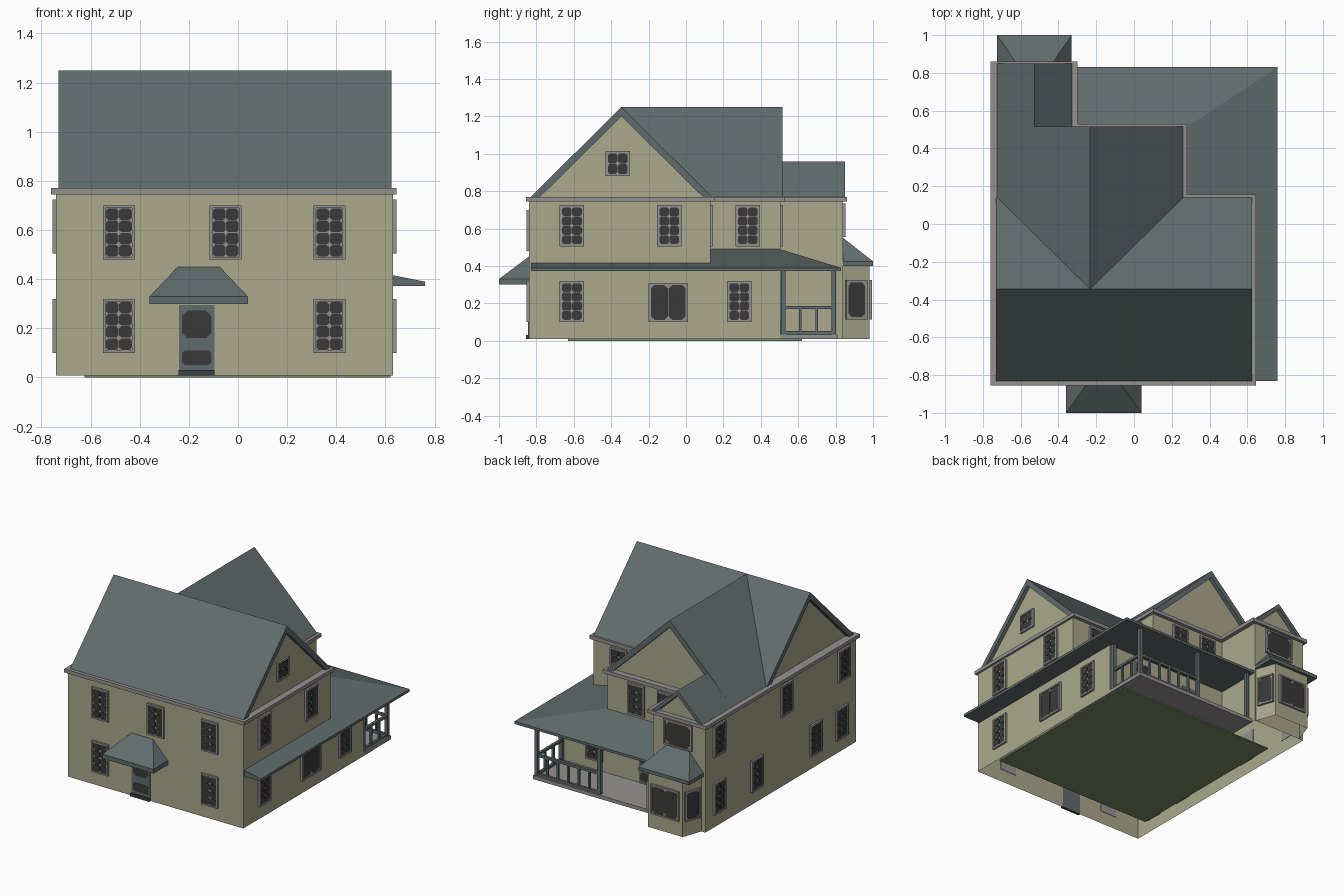
import bpy, bmesh, math
from mathutils import Matrix, Vector

if "Cube" in bpy.data.objects:
    bpy.data.objects.remove(bpy.data.objects["Cube"])


def material(name, rgb):
    m = bpy.data.materials.new(name)
    m.diffuse_color = (*rgb, 1)
    m.use_nodes = True
    m.node_tree.nodes["Principled BSDF"].inputs["Base Color"].default_value = m.diffuse_color
    return m


WALL = material("cream_siding", (.405, .393, .262))
ROOF = material("slate_roof", (.119, .150, .153))
TRIM = material("grey_trim", (.30, .285, .283))
GLASS = material("dark_glass", (.042, .042, .041))
GRASS = material("green_base", (.19, .26, .125))
STEP = material("dark_step", (.045, .05, .055))


def finish(name, bm, mats, matrix=Matrix()):
    bmesh.ops.recalc_face_normals(bm, faces=bm.faces)
    bm.transform(matrix)
    me = bpy.data.meshes.new(name)
    bm.to_mesh(me)
    bm.free()
    for m in mats:
        me.materials.append(m)
    bpy.context.collection.objects.link(bpy.data.objects.new(name, me))


def build(name, parts, matrix=Matrix()):
    """Object made of convex pieces; parts = [(points, material), ...]"""
    bm = bmesh.new()
    mats = []
    for pts, mat in parts:
        if mat not in mats:
            mats.append(mat)
        old = set(bm.faces)
        verts = [bm.verts.new(p) for p in pts]
        bmesh.ops.convex_hull(bm, input=verts)
        for f in bm.faces:
            if f not in old:
                f.material_index = mats.index(mat)
    bmesh.ops.delete(bm, geom=[v for v in bm.verts if not v.link_faces], context='VERTS')
    bmesh.ops.dissolve_limit(bm, angle_limit=.005, verts=bm.verts, edges=bm.edges,
                             delimit={'MATERIAL'})
    finish(name, bm, mats, matrix)


def walls(name, outline, z0, z1):
    """Open wall shell along a counter-clockwise plan outline"""
    bm = bmesh.new()
    lo = [bm.verts.new((x, y, z0)) for x, y in outline]
    hi = [bm.verts.new((x, y, z1)) for x, y in outline]
    for i in range(len(outline)):
        j = (i + 1) % len(outline)
        bm.faces.new((lo[i], lo[j], hi[j], hi[i]))
    finish(name, bm, [WALL])


def box(x0, x1, y0, y1, z0, z1):
    return [(x, y, z) for x in (x0, x1) for y in (y0, y1) for z in (z0, z1)]


def pane(x0, x1, z0, z1, y0, y1):
    """Plate with clipped corners"""
    c = .2 * min(x1 - x0, z1 - z0)
    ring = [(x0 + c, z0), (x1 - c, z0), (x1, z0 + c), (x1, z1 - c),
            (x1 - c, z1), (x0 + c, z1), (x0, z1 - c), (x0, z0 + c)]
    return [(x, y, z) for x, z in ring for y in (y0, y1)]


def place(x, y, deg):
    return Matrix.Translation((x, y, 0)) @ Matrix.Rotation(math.radians(deg), 4, 'Z')


def window(name, x, y, deg, z0, z1, w=.13, cols=2, rows=4):
    """Framed window; deg 0 faces front, 90 right, 180 back, -90 left"""
    h, b, g = w / 2, .011, .0013
    parts = [(box(-h + b, h - b, -.007, .003, z0 + b, z1 - b), TRIM),
             (box(-h, -h + b, -.014, .003, z0, z1), TRIM),
             (box(h - b, h, -.014, .003, z0, z1), TRIM),
             (box(-h + b, h - b, -.014, .003, z0, z0 + b), TRIM),
             (box(-h + b, h - b, -.014, .003, z1 - b, z1), TRIM)]
    cw, ch = (w - 2 * b) / cols, (z1 - z0 - 2 * b) / rows
    for i in range(cols):
        for j in range(rows):
            px, pz = -h + b + i * cw, z0 + b + j * ch
            parts.append((pane(px + g, px + cw - g, pz + g, pz + ch - g,
                               -.010, -.005), GLASS))
    build(name, parts, place(x, y, deg))


def door(name, x, y, deg):
    build(name, [(box(-.072, .072, -.004, .003, .01, .295), ROOF),
                 (pane(-.06, .06, .16, .272, -.006, -.003), GLASS),
                 (pane(-.06, .06, .05, .11, -.006, -.003), GLASS)], place(x, y, deg))


def gable_roof(name, half, zr, start, end, matrix, t=.05, valley=0):
    """Two sloped slabs, ridge along local y; valley mitres the start end"""
    parts = []
    for s in (-1, 1):
        prof = [(0, zr), (0, zr - t), (half, .77), (half - t, .77)]
        parts.append(([(s * d, start + valley * d, z) for d, z in prof] +
                      [(s * d, end, z) for d, z in prof], ROOF))
    build(name, parts, matrix)


def gable_wall(name, half, zr, start, end, matrix):
    build(name, [([(x, y, z) for y in (start, end)
                   for x, z in ((-half + .035, .765), (half - .035, .765), (0, zr - .035))],
                  WALL)], matrix)


def hood(name, x0, x1, y0, y1, z0, z1, z2, inset):
    """Hipped canopy: outer edge at y0, against the wall at y1"""
    pts = box(x0, x1, min(y0, y1), max(y0, y1), z0, z1)
    pts += [(x0 + inset, y1, z2), (x1 - inset, y1, z2)]
    build(name, [(pts, ROOF)])


# Base and walls
build("green_base", [(box(-.625, .62, -.63, .62, 0, .0085), GRASS)])
walls("ground_floor_walls", [(-.74, -.84), (.63, -.84), (.63, .505), (-.33, .505),
                             (-.33, .84), (-.74, .84)], .009, .4)
walls("upper_floor_walls", [(-.74, -.84), (.63, -.84), (.63, .13), (.26, .13),
                            (.26, .505), (-.33, .505), (-.33, .84), (-.74, .84)], .4, .75)
build("eaves_trim", [(box(-.76, .645, -.855, .155, .745, .77), TRIM),
                     (box(-.76, .28, .155, .53, .745, .77), TRIM),
                     (box(-.76, -.30, .53, .86, .745, .77), TRIM)])

# Roofs with recessed gable walls
main = place(0, -.345, -90)      # local y runs along +x
gable_roof("main_roof", .485, 1.25, -.73, .625, main)
gable_wall("main_gable_walls", .485, 1.25, -.70, .60, main)
back = place(-.232, 0, 0)
gable_roof("back_roof", .492, 1.249, -.344, .515, back, valley=.975)
gable_wall("back_gable_wall", .492, 1.25, .3, .487, back)
wing = place(-.527, 0, 0)
gable_roof("wing_roof", .198, .958, .512, .85, wing, t=.035)
gable_wall("wing_gable_wall", .198, .955, .5, .825, wing)

# Porch roof: side strip and back strip meeting at a hip
E0, E1, TOP = .372, .39, .49


def strip(outer, inner):
    return [(x, y, z) for x, y in outer for z in (E0, E1)] + \
           [(x, y, z) for x, y in inner for z in (E0, TOP)]


build("porch_roof", [(strip([(.76, -.83), (.76, .83)], [(.26, -.83), (.26, .50)]), ROOF),
                     (strip([(.76, .83), (-.33, .83)], [(.26, .50), (-.33, .50)]), ROOF)])

# Porch floor, posts and railings
build("porch_floor", [(box(-.33, .63, .505, .81, .01, .035), TRIM)])
P = .012
for i, (x, y) in enumerate([(.61, .52), (.61, .79), (.12, .79), (-.30, .79)]):
    build(f"porch_post_{i + 1}", [(box(x - P, x + P, y - P, y + P, .03, .38), ROOF)])


def railing(name, a, b, n):
    a, b = Vector(a), Vector(b)
    length = (b - a).length
    parts = [(box(0, length, -.009, .009, z, z + .017), ROOF) for z in (.035, .17)]
    for i in range(1, n + 1):
        c = length * i / (n + 1)
        parts.append((box(c - .007, c + .007, -.007, .007, .045, .175), ROOF))
    build(name, parts, place(a.x, a.y, math.degrees(math.atan2(b.y - a.y, b.x - a.x))))


railing("side_railing", (.61, .52), (.61, .79), 2)
railing("back_railing", (.12, .79), (.61, .79), 5)

# Doors, step and front canopy
door("front_door", -.168, -.84, 0)
build("front_step", [(box(-.243, -.095, -.856, -.84, .009, .03), STEP)])
hood("front_canopy", -.36, .04, -1, -.84, .30, .33, .45, .115)
door("porch_door", -.06, .505, 180)

# Bay with angled sides at the back
walls("bay_walls", [(-.34, .84), (-.39, .98), (-.66, .98), (-.71, .84)], .01, .41)
hood("bay_roof", -.725, -.33, 1, .84, .40, .425, .55, .11)
window("bay_back_window", -.525, .98, 180, .115, .325, .22, 2, 1)
for s, n in ((-1, "left"), (1, "right")):
    window(f"bay_{n}_window", -.525 + s * .16, .91, s * 109.6, .115, .325, .12, 1, 1)
window("wing_back_window", -.53, .84, 180, .555, .735, .22, 1, 1)

# Front windows
for i, x in enumerate((-.485, .372)):
    window(f"front_lower_window_{i + 1}", x, -.84, 0, .10, .32)
for i, x in enumerate((-.485, -.05, .372)):
    window(f"front_upper_window_{i + 1}", x, -.84, 0, .48, .70)
# Right windows
for i, y in enumerate((-.61, .285)):
    window(f"right_lower_window_{i + 1}", .63, y, 90, .10, .32)
window("right_double_window", .63, -.095, 90, .10, .31, .21, 2, 1)
for i, (x, y) in enumerate(((.63, -.61), (.63, -.09), (.26, .33))):
    window(f"right_upper_window_{i + 1}", x, y, 90, .505, .725)
window("gable_window", .60, -.365, 90, .88, 1.015, .13, 2, 2)
# Left windows
for i, y in enumerate((.69, .27, -.385, -.675)):
    window(f"left_lower_window_{i + 1}", -.74, y, -90, .10, .32)
for i, y in enumerate((.69, -.06, -.70)):
    window(f"left_upper_window_{i + 1}", -.74, y, -90, .505, .725)
# Back windows
for i, (x, y) in enumerate(((.43, .13), (.03, .505), (-.20, .505))):
    window(f"back_upper_window_{i + 1}", x, y, 180, .505, .725)
window("porch_window", .36, .505, 180, .10, .32)
